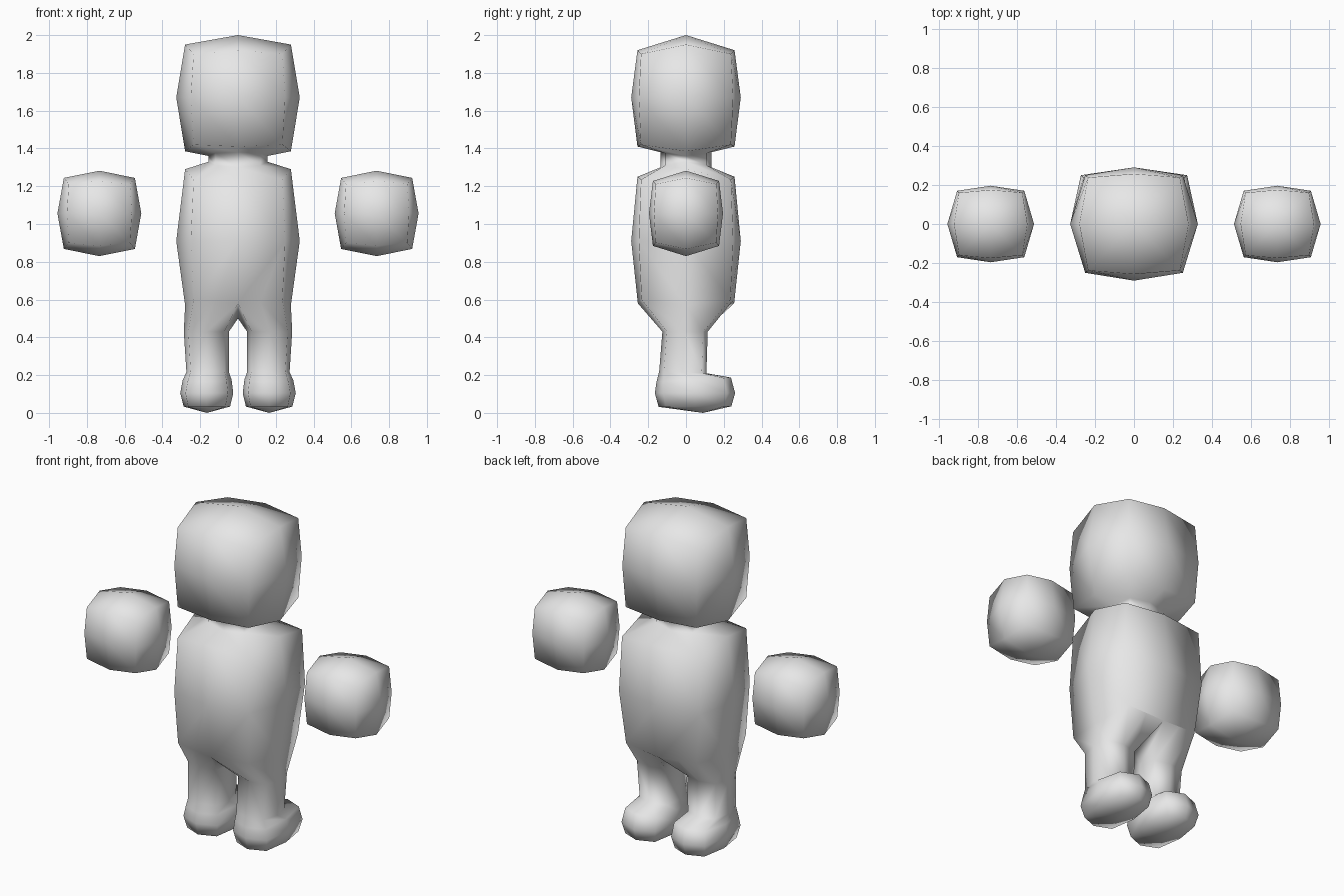
import bpy, bmesh

if "Cube" in bpy.data.objects:
    bpy.data.objects.remove(bpy.data.objects["Cube"])

grey = bpy.data.materials.new("plain_grey")
grey.diffuse_color = (0.8, 0.8, 0.8, 1)
grey.use_nodes = True
grey.node_tree.nodes["Principled BSDF"].inputs["Base Color"].default_value = grey.diffuse_color


def add_ring(bm, side, front, corner, cx=0.0, back=None):
    """Eight points: side=(x, z), front=(y, z), corner=(x, y, z)."""
    (sx, sz), (fy, fz), (kx, ky, kz) = side, front, corner
    bx = back or kx
    pts = [(0, -fy, fz), (kx, -ky, kz), (sx, 0, sz), (bx, ky, kz),
           (0, fy, fz), (-bx, ky, kz), (-sx, 0, sz), (-kx, -ky, kz)]
    return [bm.verts.new((cx + x, y, z)) for x, y, z in pts]


def bridge(bm, a, b):
    n = len(a)
    for i in range(n):
        j = (i + 1) % n
        bm.faces.new((a[i], a[j], b[j], b[i]))


def cap(bm, ring, co):
    c = bm.verts.new(co)
    for i in range(0, 8, 2):
        bm.faces.new((c, ring[i], ring[i + 1], ring[(i + 2) % 8]))


def finish(bm, name):
    bmesh.ops.recalc_face_normals(bm, faces=bm.faces[:])
    me = bpy.data.meshes.new(name)
    bm.to_mesh(me)
    bm.free()
    me.materials.append(grey)
    for p in me.polygons:
        p.use_smooth = True
    ob = bpy.data.objects.new(name, me)
    bpy.context.collection.objects.link(ob)


# head, neck and torso as one loft from top to bottom
bm = bmesh.new()
profile = [
    ((0.28, 1.95), (0.257, 1.92), (0.235, 0.238, 1.90), None),
    ((0.327, 1.67), (0.29, 1.67), (0.25, 0.25, 1.67), None),
    ((0.28, 1.385), (0.257, 1.41), (0.235, 0.238, 1.42), None),
    ((0.155, 1.36), (0.135, 1.38), (0.12, 0.11, 1.375), None),
    ((0.155, 1.33), (0.135, 1.30), (0.12, 0.11, 1.31), None),
    ((0.28, 1.29), (0.257, 1.25), (0.235, 0.238, 1.235), 0.26),
    ((0.327, 0.91), (0.29, 0.91), (0.25, 0.25, 0.91), 0.272),
    ((0.28, 0.57), (0.255, 0.58), (0.235, 0.235, 0.60), None),
]
rings = [add_ring(bm, s, f, c, back=b) for s, f, c, b in profile]
cap(bm, rings[0], (0, 0, 2.0))
for a, b in zip(rings, rings[1:]):
    bridge(bm, a, b)

# hips: extra points on the hem so that each leg starts from eight points
hem = rings[-1]


def middle(i, j):
    e = bm.edges.get((hem[i], hem[j]))
    return bmesh.utils.edge_split(e, hem[i], 0.5)[1]


crotch = bm.verts.new((0, 0, 0.5))
tops = {
    1: [hem[0], middle(0, 1), hem[1], hem[2], hem[3], middle(3, 4), hem[4], crotch],
    -1: [hem[0], middle(0, 7), hem[7], hem[6], hem[5], middle(5, 4), hem[4], crotch],
}

# legs and feet: inner x, outer x, front y, back y, front z, back z
leg_rings = [
    (0.048, 0.287, -0.125, 0.115, 0.43, 0.43),
    (0.048, 0.273, -0.142, 0.108, 0.22, 0.21),
    (0.034, 0.292, -0.156, 0.238, 0.165, 0.187),
    (0.025, 0.306, -0.165, 0.260, 0.105, 0.105),
    (0.042, 0.288, -0.145, 0.240, 0.032, 0.035),
]
for s, prev in tops.items():
    for xi, xo, yf, yb, zf, zb in leg_rings:
        mx, my = (xi + xo) / 2, (yf + yb) / 2
        hx, hy, zm = (xo - xi) / 2, (yb - yf) / 2, (zf + zb) / 2
        k = 0.8
        pts = [(-k, -k), (0, -1), (k, -k), (1, 0), (k, k), (0, 1), (-k, k), (-1, 0)]
        ring = [bm.verts.new((s * (mx + u * hx), my + v * hy, zm + v * (zb - zf) / 2))
                for u, v in pts]
        bridge(bm, prev, ring)
        prev = ring
    # sole
    cap(bm, prev[1:] + prev[:1], (s * 0.165, 0.09, 0.0))
finish(bm, "body")

# floating hands
for s, name in ((1, "right_hand"), (-1, "left_hand")):
    bm = bmesh.new()
    cx, cz = s * 0.734, 1.056
    rs = [add_ring(bm, (0.188, cz + d * 0.188), (0.175, cz + d * 0.172),
                   (0.162, 0.16, cz + d * 0.155), cx) for d in (1, -1)]
    mid = add_ring(bm, (0.222, cz), (0.196, cz), (0.172, 0.17, cz), cx)
    bridge(bm, rs[0], mid)
    bridge(bm, mid, rs[1])
    cap(bm, rs[0], (cx, 0, cz + 0.226))
    cap(bm, rs[1], (cx, 0, cz - 0.226))
    finish(bm, name)
